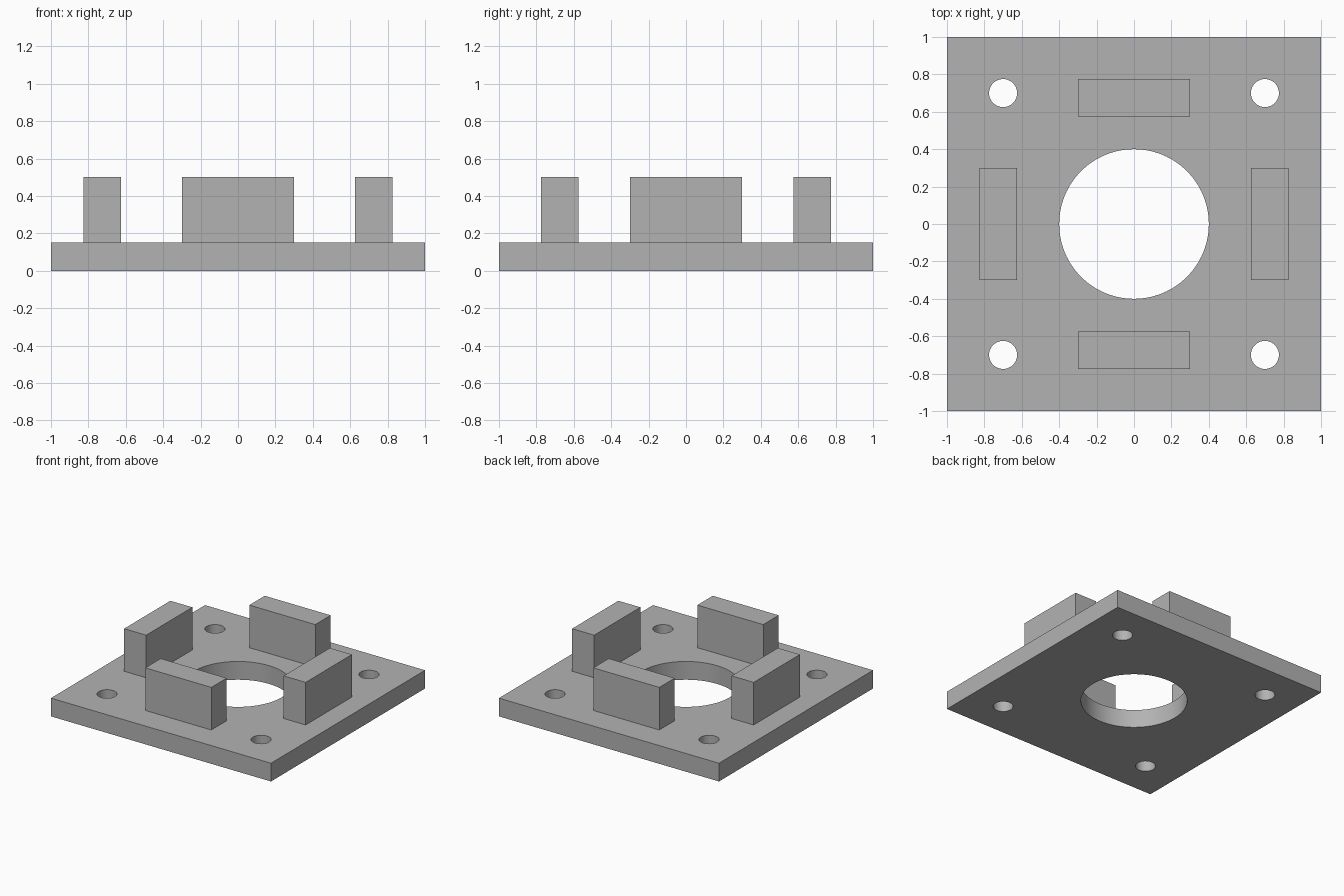
import bpy
import math
from mathutils import Matrix, Vector
import bmesh

if "Cube" in bpy.data.objects:
    bpy.data.objects.remove(bpy.data.objects["Cube"], do_unlink=True)

PLATE_T = 0.15
BLOCK_TOP = 0.5

# Material
grey = bpy.data.materials.new("plain_grey")
grey.use_nodes = True
colour = (0.45, 0.45, 0.45, 1)
grey.diffuse_color = colour
grey.node_tree.nodes["Principled BSDF"].inputs["Base Color"].default_value = colour


def box(name, size, centre):
    bpy.ops.mesh.primitive_cube_add(size=1, location=centre)
    ob = bpy.context.object
    ob.name = name
    ob.scale = size
    bpy.ops.object.transform_apply(location=False, rotation=False, scale=True)
    ob.data.materials.append(grey)
    return ob


# Base plate
plate = box("base_plate", (2, 2, PLATE_T), (0, 0, PLATE_T / 2))

# Cutter for the central bore and the four corner bolt holes
holes = [(0, 0, 0.4, 96)]
holes += [(x, y, 0.075, 48) for x in (-0.7, 0.7) for y in (-0.7, 0.7)]
bm = bmesh.new()
for x, y, r, sides in holes:
    bmesh.ops.create_cone(bm, cap_ends=True, segments=sides, radius1=r, radius2=r,
                          depth=1, matrix=Matrix.Translation(Vector((x, y, 0))))
mesh = bpy.data.meshes.new("hole_cutter")
bm.to_mesh(mesh)
bm.free()
mesh.materials.append(grey)
cutter = bpy.data.objects.new("hole_cutter", mesh)
cutter.hide_render = True
bpy.context.collection.objects.link(cutter)

# Cut the holes and smooth their walls
cut = plate.modifiers.new("holes", 'BOOLEAN')
cut.operation = 'DIFFERENCE'
cut.solver = 'EXACT'
cut.object = cutter
bpy.ops.object.select_all(action='DESELECT')
plate.select_set(True)
bpy.context.view_layer.objects.active = plate
bpy.ops.object.modifier_apply(modifier=cut.name)
bpy.data.objects.remove(cutter, do_unlink=True)
bpy.ops.object.shade_smooth_by_angle(angle=math.radians(30))

# Four upright blocks around the bore
h = BLOCK_TOP - PLATE_T
mid = PLATE_T + h / 2
for name, s in (("left", 1), ("right", -1)):
    box(name + "_block", (0.2, 0.6, h), (s * 0.725, 0, mid))
for name, s in (("back", 1), ("front", -1)):
    box(name + "_block", (0.6, 0.2, h), (0, s * 0.675, mid))
